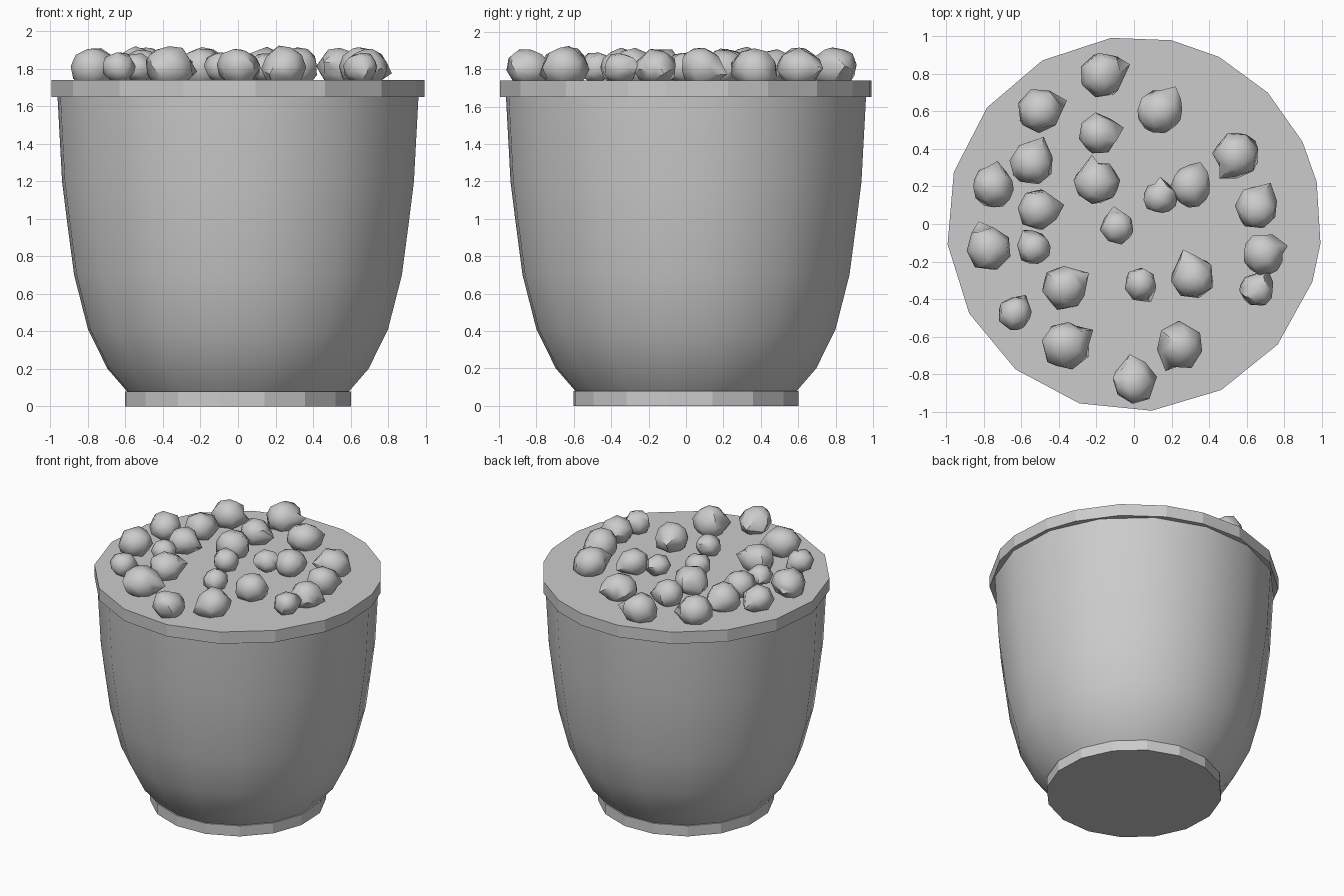
import bpy, bmesh, math, random
from mathutils import Matrix, Vector

cube = bpy.data.objects.get("Cube")
if cube:
    bpy.data.objects.remove(cube, do_unlink=True)
random.seed(7)

stone_grey = bpy.data.materials.new("stone_grey")
stone_grey.use_nodes = True
grey = (0.6, 0.6, 0.6, 1)
stone_grey.diffuse_color = grey
stone_grey.node_tree.nodes["Principled BSDF"].inputs["Base Color"].default_value = grey

# Angles of the even sixteen-sided parts and of the slightly uneven rim
EVEN = [13.5 + 22.5 * i for i in range(16)]
UNEVEN = [-18, -6, 13, 26, 44.5, 63, 78.5] + [97 + 22.3 * i for i in range(11)]


def finish(bm, name, sharp_angle):
    bmesh.ops.recalc_face_normals(bm, faces=bm.faces)
    mesh = bpy.data.meshes.new(name)
    bm.to_mesh(mesh)
    bm.free()
    mesh.materials.append(stone_grey)
    obj = bpy.data.objects.new(name, mesh)
    bpy.context.collection.objects.link(obj)
    bpy.ops.object.select_all(action='DESELECT')
    obj.select_set(True)
    bpy.context.view_layer.objects.active = obj
    bpy.ops.object.shade_smooth_by_angle(angle=math.radians(sharp_angle))
    return obj


def ring(bm, radius, z, angles):
    return [bm.verts.new((radius * math.cos(math.radians(a)),
                          radius * math.sin(math.radians(a)), z)) for a in angles]


def lathe(name, profile, angles, sharp_angle, closed=False, cap_bottom=False, cap_top=False):
    """Sweep (radius, height) points around the vertical axis."""
    bm = bmesh.new()
    rings = [ring(bm, r, z, angles) for r, z in profile]
    pairs = list(zip(rings, rings[1:]))
    if closed:
        pairs.append((rings[-1], rings[0]))
    for low, high in pairs:
        for i in range(len(angles)):
            j = (i + 1) % len(angles)
            bm.faces.new((low[i], low[j], high[j], high[i]))
    if cap_bottom:
        bm.faces.new(rings[0])
    if cap_top:
        bm.faces.new(rings[-1])
    return finish(bm, name, sharp_angle)


# Pot: foot, curved wall, and soil surface
lathe("foot", [(0.61, 0), (0.61, 0.08)], EVEN, 20, cap_bottom=True, cap_top=True)
lathe("pot_wall", [(0.6, 0.08), (0.705, 0.2), (0.81, 0.41), (0.885, 0.7),
                   (0.925, 1.0), (0.95, 1.2), (0.975, 1.66)], EVEN, 35)
lathe("soil", [(0.945, 1.66), (0.945, 1.69)], EVEN, 20, cap_top=True)


def rim_band():
    """Flat rim: uneven outer edge joined to an even inner edge."""
    bm = bmesh.new()
    edges = {}
    for z in (1.65, 1.74):
        for part, radius, angles in (("outer", 1.0, UNEVEN), ("inner", 0.94, EVEN)):
            verts = ring(bm, radius, z, angles)
            edges[part, z] = [bm.edges.new((v, verts[(i + 1) % len(verts)]))
                              for i, v in enumerate(verts)]
    for first, second in ((("outer", 1.65), ("outer", 1.74)), (("inner", 1.65), ("inner", 1.74)),
                          (("outer", 1.65), ("inner", 1.65)), (("outer", 1.74), ("inner", 1.74))):
        bmesh.ops.bridge_loops(bm, edges=edges[first] + edges[second])
    finish(bm, "rim", 15)


rim_band()


def pebble(number, x, y, size, tip):
    """Faceted stone stretched to a point in the tip direction (degrees)."""
    bm = bmesh.new()
    bmesh.ops.create_uvsphere(bm, u_segments=7, v_segments=5, radius=size * 0.47)
    turn = Matrix.Rotation(random.uniform(0, math.tau), 3, 'Z') @ Matrix.Rotation(
        random.uniform(0.3, 1.2), 3, 'X')
    bmesh.ops.transform(bm, matrix=turn.to_4x4(), verts=bm.verts)
    a = math.radians(tip)
    aim = Vector((math.cos(a), math.sin(a), random.uniform(-0.3, 0.3))).normalized()
    for v in bm.verts:
        v.co *= random.uniform(0.93, 1.06)
    peak = max(bm.verts, key=lambda v: v.co.dot(aim))
    peak.co = aim * size * 0.6
    for v in bm.verts:
        v.co.z *= 0.9
        v.co += Vector((x, y, 1.805)) - aim * size * 0.05
    finish(bm, f"pebble_{number}", 50)


# Each pebble: x, y, size, tip direction
pebbles = [
    (-.16, .8, .27, 20), (-.49, .61, .26, 20), (.15, .61, .26, 60), (-.18, .48, .24, 15),
    (-.54, .34, .26, 65), (-.2, .23, .26, 100), (-.75, .21, .24, 80), (.54, .36, .27, 235),
    (.31, .21, .24, 70), (.14, .15, .19, 90), (.66, .1, .26, 60), (-.5, .08, .24, 10),
    (-.09, -.01, .2, 100), (-.78, -.12, .26, 110), (-.54, -.12, .19, 120), (.7, -.16, .24, 20),
    (-.36, -.33, .26, 30), (.04, -.33, .19, 300), (.31, -.27, .26, 110), (.66, -.34, .2, 60),
    (-.63, -.47, .2, 60), (-.35, -.64, .28, 30), (.24, -.66, .27, 240), (0, -.83, .25, 100),
]
for number, data in enumerate(pebbles, 1):
    pebble(number, *data)
